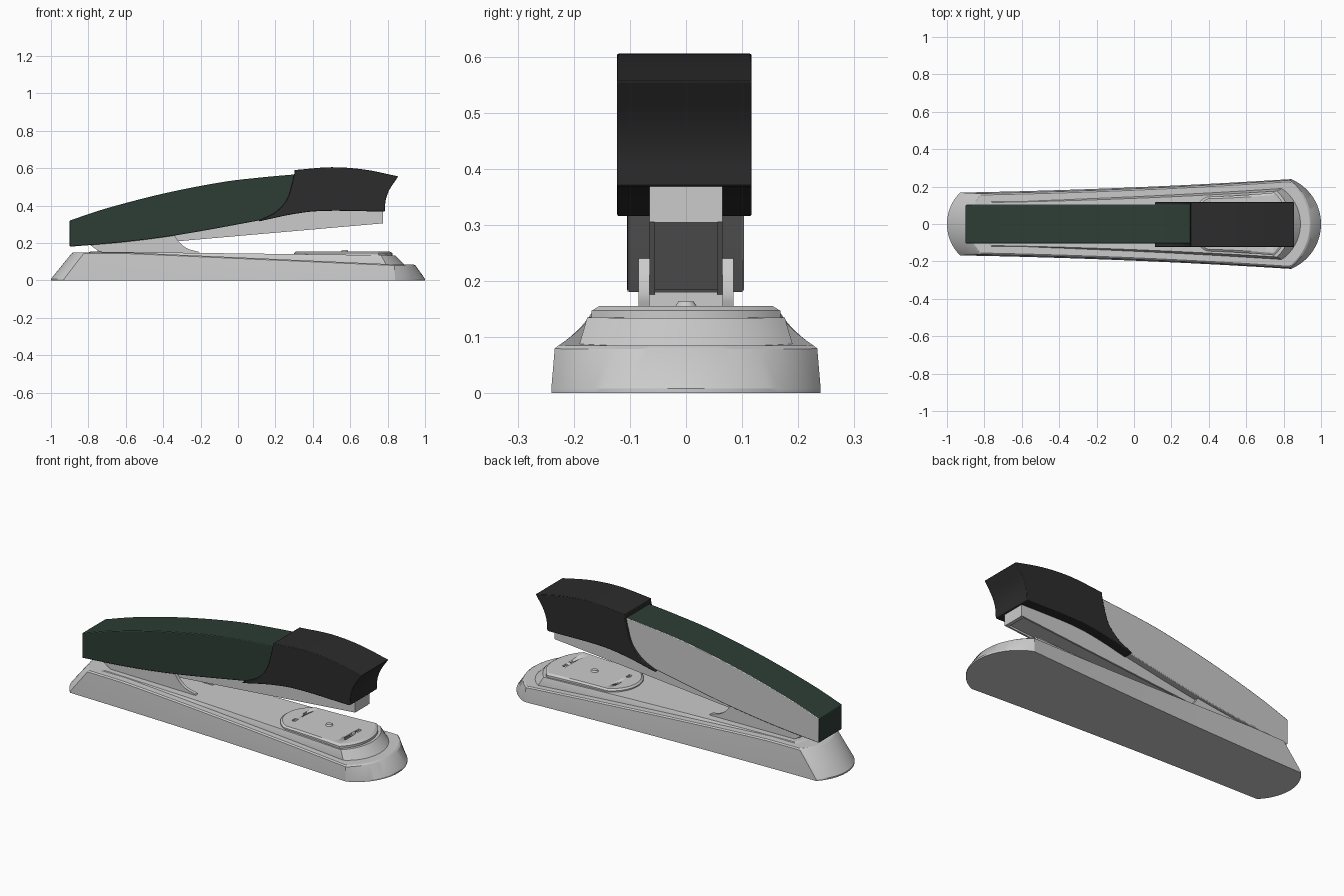
import bpy, bmesh, math
from mathutils import Vector

if "Cube" in bpy.data.objects:
    bpy.data.objects.remove(bpy.data.objects["Cube"])


def material(name, col):
    m = bpy.data.materials.new(name)
    m.diffuse_color = (*col, 1)
    m.use_nodes = True
    m.node_tree.nodes["Principled BSDF"].inputs["Base Color"].default_value = m.diffuse_color
    return m


GREEN = material("dark_green", (0.026, 0.047, 0.036))
BLACK = material("black", (0.025, 0.025, 0.025))
GREY = material("grey", (0.8, 0.8, 0.8))


def finish(name, bm, mat=None, bevel=0):
    bmesh.ops.recalc_face_normals(bm, faces=bm.faces)
    me = bpy.data.meshes.new(name)
    bm.to_mesh(me)
    bm.free()
    ob = bpy.data.objects.new(name, me)
    bpy.context.collection.objects.link(ob)
    if mat:
        me.materials.append(mat)
    if bevel:
        b = ob.modifiers.new("bevel", 'BEVEL')
        b.width, b.segments, b.limit_method = bevel, 2, 'ANGLE'
        b.angle_limit = math.radians(40)
    bpy.ops.object.select_all(action='DESELECT')
    ob.select_set(True)
    bpy.context.view_layer.objects.active = ob
    bpy.ops.object.shade_smooth_by_angle(angle=math.radians(25))
    return ob


def curve(pts, n=5):
    """Smooth curve through the points"""
    p = [Vector(q) for q in pts]
    p = [2 * p[0] - p[1]] + p + [2 * p[-1] - p[-2]]
    out = []
    for i in range(1, len(p) - 2):
        a, b, c, d = p[i - 1:i + 3]
        for k in range(n):
            t = k / n
            out.append(0.5 * (2 * b + (c - a) * t + (2 * a - 5 * b + 4 * c - d) * t * t
                              + (3 * b - a - 3 * c + d) * t ** 3))
    return out + [p[-2]]


def extrude(name, profile, y0, y1, mat=None, bevel=0):
    """Side profile (x, z) pushed from y0 to y1"""
    bm = bmesh.new()
    f = bm.faces.new([bm.verts.new((x, y0, z)) for x, z in profile])
    r = bmesh.ops.extrude_face_region(bm, geom=[f])
    bmesh.ops.translate(bm, vec=(0, y1 - y0, 0),
                        verts=[v for v in r["geom"] if isinstance(v, bmesh.types.BMVert)])
    return finish(name, bm, mat, bevel)


def box(bm, lo, hi):
    r = bmesh.ops.create_cube(bm, size=1)
    for v in r["verts"]:
        v.co = [l + (c + 0.5) * (h - l) for c, l, h in zip(v.co, lo, hi)]


def half_outline(xl, yl, sl, xr, yr, sr, n=12):
    """Upper half of a plan outline: left arc, hollow side, right arc"""
    def arc(y, s):
        r = (y * y + s * s) / (2 * s)
        a = math.atan2(y, r - s)
        return [(r * math.cos(a * i / n) - (r - s), r * math.sin(a * i / n)) for i in range(n + 1)]
    left = [(xl - dx, y) for dx, y in arc(yl, sl)]
    right = [(xr + dx, y) for dx, y in reversed(arc(yr, sr))]
    side = [(xl + (xr - xl) * t, yl + (yr - yl) * (0.45 * t + 0.55 * t * t))
            for t in [i / 16 for i in range(1, 16)]]
    return left + side + right


def loft(name, rings, **kw):
    """Stack of plan outlines, each with its own height function"""
    bm = bmesh.new()
    ups, lows = [], []
    for shape, zf in rings:
        h = half_outline(*shape)
        up = [bm.verts.new((x, max(y, 0), zf(x))) for x, y in h]
        low = [up[0]] + [bm.verts.new((x, -y, zf(x))) for x, y in h[1:-1]] + [up[-1]]
        ups.append(up)
        lows.append(low)
    m = len(ups[0])
    for i in range(m - 1):
        for chain in (ups, lows):
            for a, b in zip(chain, chain[1:]):
                bm.faces.new((a[i], a[i + 1], b[i + 1], b[i]))
        for k in (0, -1):
            q = [ups[k][i], ups[k][i + 1], lows[k][i + 1], lows[k][i]]
            bm.faces.new(list(dict.fromkeys(q)))
    return finish(name, bm, **kw)


def level(z):
    return lambda x: z


def ramp(x0, z0, x1, z1):
    return lambda x: z0 + (z1 - z0) * min(1, max(0, (x - x0) / (x1 - x0)))


def rim(dz):
    return lambda x: ramp(-0.6, 0.15, 0.85, 0.085)(x) + dz


# Base with sloping rim
foot = (-0.93, 0.168, 0.07, 0.84, 0.24, 0.16)
loft("base", [
    (foot, level(0)), (foot, level(0.008)),
    ((-0.825, 0.163, 0.065, 0.835, 0.234, 0.115), rim(-0.006)),
    ((-0.82, 0.155, 0.06, 0.832, 0.226, 0.108), rim(0))])

# Raised deck inside the rim
deck = ramp(-0.8, 0.154, 0.83, 0.134)
loft("deck", [
    ((-0.77, 0.125, 0.03, 0.79, 0.19, 0.10), level(0.05)),
    ((-0.77, 0.125, 0.03, 0.79, 0.19, 0.10), ramp(-0.8, 0.148, 0.85, 0.085)),
    ((-0.76, 0.115, 0.03, 0.765, 0.176, 0.075), deck)])

# Anvil plate with staple slots
anvil = loft("anvil_plate", [
    ((0.39, 0.145, 0.09, 0.75, 0.168, 0.075), level(0.12)),
    ((0.39, 0.145, 0.09, 0.75, 0.168, 0.075), level(0.147)),
    ((0.395, 0.135, 0.085, 0.745, 0.155, 0.065), level(0.155))])
bm = bmesh.new()
for x, gap in ((0.39, 0.05), (0.73, 0.03)):
    for s in (-1, 1):
        box(bm, (x - 0.01, s * gap - 0.016, 0.145), (x + 0.01, s * gap + 0.016, 0.17))
slots = finish("slot_cutter", bm)
slots.hide_render = True
slots.hide_viewport = True
cut = anvil.modifiers.new("slots", 'BOOLEAN')
cut.operation, cut.object, cut.solver = 'DIFFERENCE', slots, 'EXACT'

# Rivet in the anvil
bm = bmesh.new()
bmesh.ops.create_cone(bm, cap_ends=True, segments=24, radius1=0.022, radius2=0.014, depth=0.012)
bmesh.ops.translate(bm, verts=bm.verts, vec=(0.57, 0, 0.157))
finish("anvil_rivet", bm)

# Hinge bracket: two cheeks and a rear web
cheek = [(-0.72, 0.14), (-0.8, 0.195), (-0.34, 0.245)] + \
    curve([(-0.335, 0.235), (-0.31, 0.2), (-0.27, 0.17), (-0.21, 0.153)]) + [(-0.2, 0.14)]
for s, side in ((-1, "front"), (1, "back")):
    extrude("hinge_cheek_" + side, cheek, s * 0.065, s * 0.085)
bm = bmesh.new()
box(bm, (-0.75, -0.065, 0.14), (-0.71, 0.065, 0.18))
finish("hinge_web", bm)

# Staple magazine: core, side walls and nose
core = [(-0.75, 0.185), (0.76, 0.314), (0.76, 0.4), (0.1, 0.36), (-0.75, 0.25)]
wall = [(-0.75, 0.172), (0.775, 0.305), (0.775, 0.4), (0.1, 0.36), (-0.75, 0.25)]
extrude("magazine_core", core, -0.056, 0.056)
for s, side in ((-1, "front"), (1, "back")):
    extrude("magazine_wall_" + side, wall, s * 0.055, s * 0.065)
bm = bmesh.new()
box(bm, (0.755, -0.056, 0.304), (0.775, 0.056, 0.4))
finish("magazine_nose", bm)

# Arched top cover, plain grey on its back and underside
top = curve([(-0.9, 0.32), (-0.7, 0.386), (-0.4, 0.464), (-0.1, 0.523), (0.1, 0.548), (0.3, 0.566), (0.4, 0.57)])
under = curve([(0.4, 0.375), (0.1, 0.318), (-0.3, 0.246), (-0.6, 0.206), (-0.9, 0.18)])
cover = extrude("top_cover", top + under, -0.105, 0.103, GREEN, 0.004)
cover.data.materials.append(GREY)
for p in cover.data.polygons:
    if p.normal.y > 0.5 or p.normal.z < -0.5:
        p.material_index = 1

# Front grip cap
cap = curve([(0.302, 0.59), (0.5, 0.605), (0.68, 0.592), (0.857, 0.556)])
cap += curve([(0.85, 0.546), (0.81, 0.485), (0.79, 0.43), (0.785, 0.37)])
cap += curve([(0.775, 0.368), (0.47, 0.372), (0.3, 0.355), (0.11, 0.315)])
cap += curve([(0.115, 0.322), (0.2, 0.365), (0.26, 0.43), (0.287, 0.51), (0.302, 0.575)])
extrude("grip_cap", cap, -0.123, 0.117, BLACK, 0.004)
